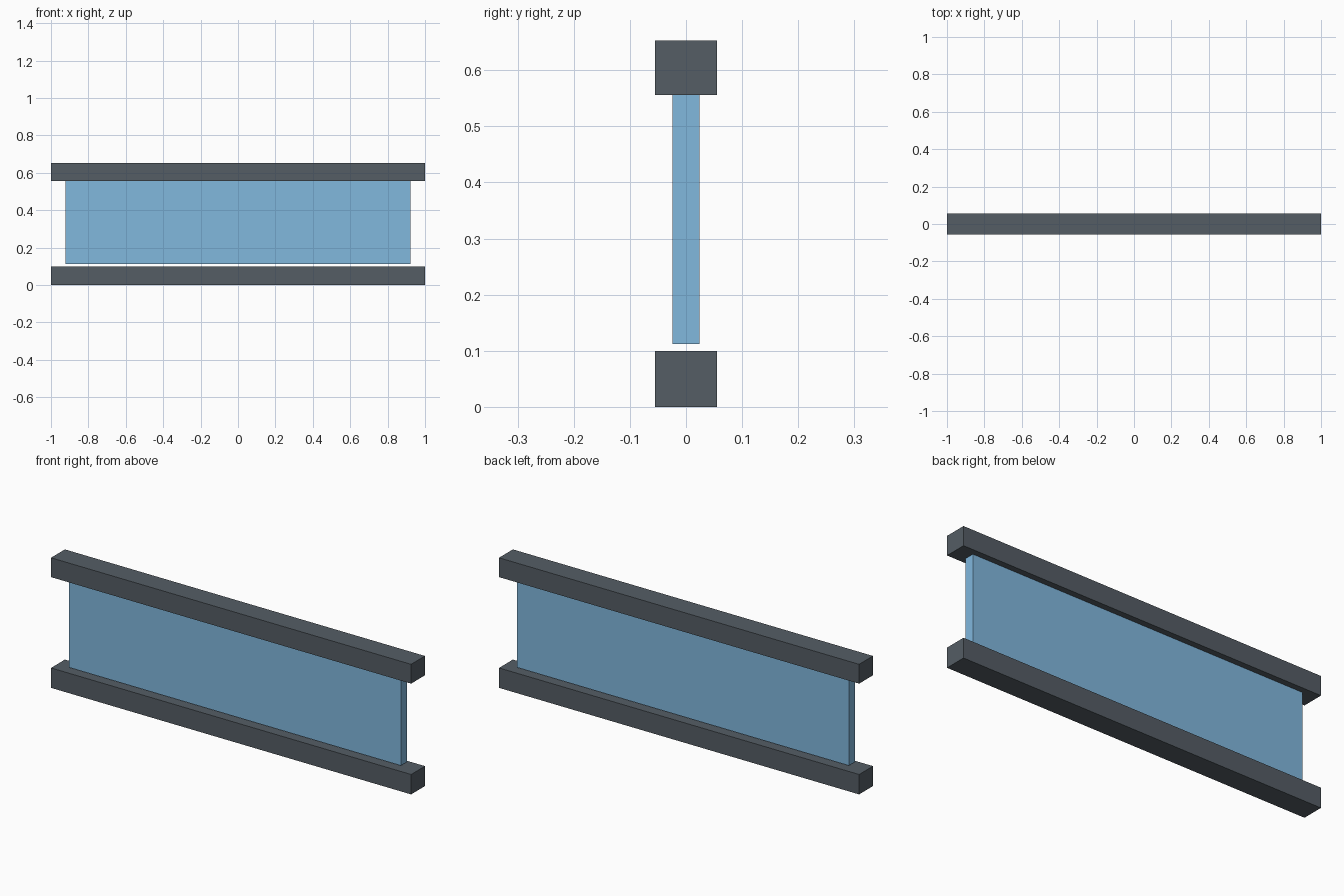
import bpy

if "Cube" in bpy.data.objects:
    bpy.data.objects.remove(bpy.data.objects["Cube"])


def material(name, color):
    mat = bpy.data.materials.new(name)
    mat.diffuse_color = color
    mat.use_nodes = True
    mat.node_tree.nodes["Principled BSDF"].inputs["Base Color"].default_value = mat.diffuse_color
    return mat


def box(name, width, depth, z0, z1, mat):
    bpy.ops.mesh.primitive_cube_add(size=1, location=(0, 0, (z0 + z1) / 2))
    obj = bpy.context.object
    obj.name = name
    obj.scale = (width, depth, z1 - z0)
    bpy.ops.object.transform_apply(location=False, rotation=False, scale=True)
    obj.data.materials.append(mat)
    return obj


frame = material("dark_frame", (0.09, 0.11, 0.13, 1))
glass = material("blue_glass", (0.22, 0.48, 0.73, 1))

# Horizontal rails below and above the pane
box("bottom_rail", 2.0, 0.11, 0.0, 0.10, frame)
box("top_rail", 2.0, 0.11, 0.556, 0.653, frame)

# Pane hanging from the top rail, with a slim gap above the bottom rail
box("glass_panel", 1.844, 0.049, 0.112, 0.556, glass)
